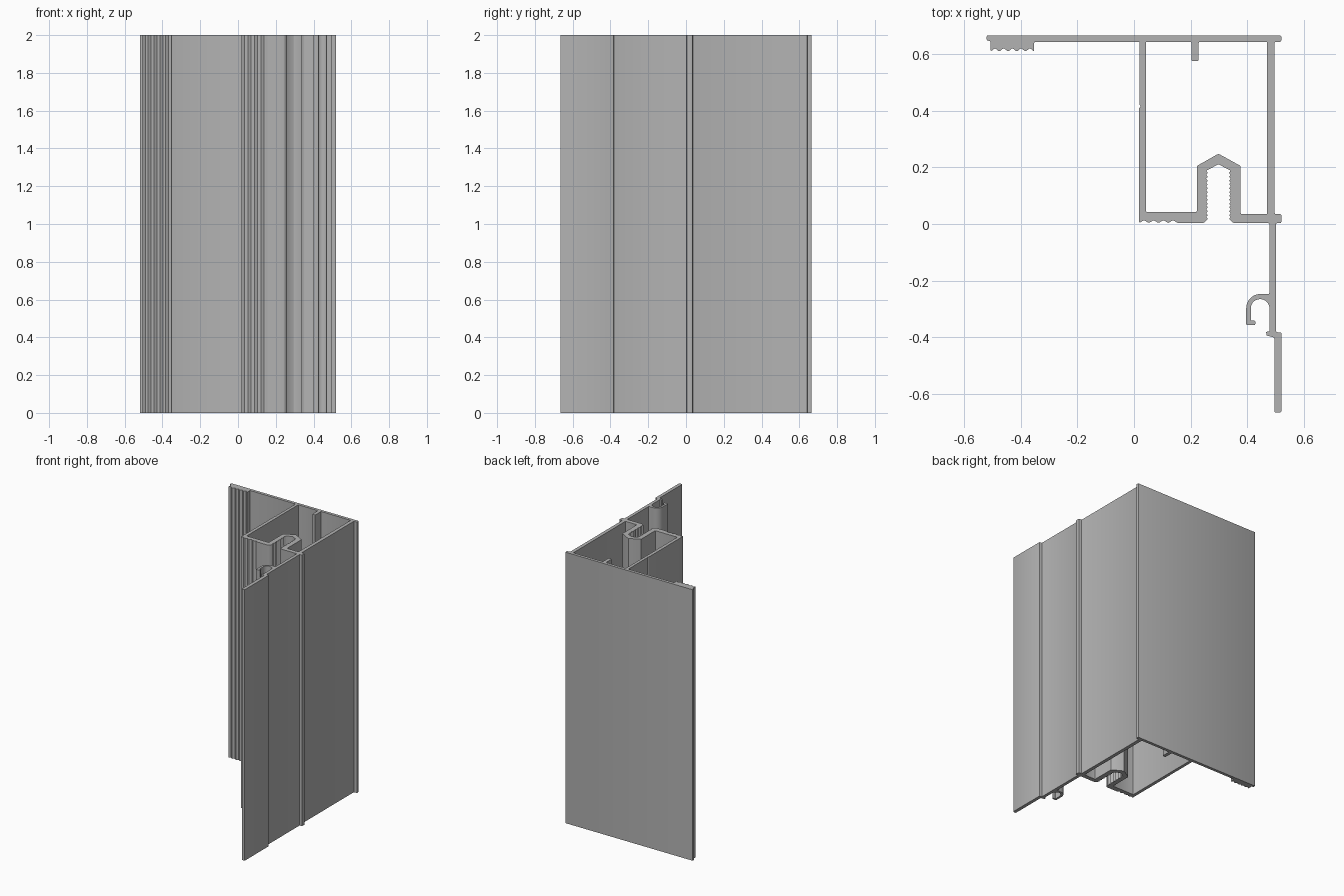
import bpy
import bmesh
from math import cos, sin, radians
from mathutils import Vector

HEIGHT = 2.0

if "Cube" in bpy.data.objects:
    bpy.data.objects.remove(bpy.data.objects["Cube"])


def grooves(start, end, count, offset):
    """Zigzag from start to end with count grooves displaced by offset."""
    a, b, off = Vector(start), Vector(end), Vector(offset)
    pts = [a.lerp(b, i / (2 * count)) + (off if i % 2 else Vector((0, 0)))
           for i in range(2 * count + 1)]
    return [tuple(p) for p in pts]


def arc(cx, cy, radius, begin, end, steps):
    angles = [radians(begin + (end - begin) * i / steps) for i in range(steps + 1)]
    return [(cx + radius * cos(t), cy + radius * sin(t)) for t in angles]


def eased(points, radius=0.005):
    """Break every clear corner of a closed loop with a small radius."""
    pts = [Vector(p) for p in points]
    result = []
    for i, p in enumerate(pts):
        before, after = pts[i - 1] - p, pts[(i + 1) % len(pts)] - p
        if before.angle(-after) < radians(40):
            result.append(p)
            continue
        r = min(radius, 0.25 * before.length, 0.25 * after.length)
        a, b = p + before.normalized() * r, p + after.normalized() * r
        for t in (0, 0.5, 1):
            result.append(a * (1 - t) ** 2 + p * 2 * t * (1 - t) + b * t * t)
    return result


# Back flange with its gripping pad
flange = [(-0.52, 0.665), (-0.52, 0.648), (-0.506, 0.645)]
flange += grooves((-0.506, 0.608), (-0.352, 0.608), 5, (0, 0.013))
flange += [(-0.352, 0.643), (0.02, 0.643)]

# Left wall with a fine marking groove, then the ribbed floor
left_wall = [(0.02, 0.42), (0.024, 0.415), (0.018, 0.41)]
floor = grooves((0.018, 0.003), (0.155, 0.003), 4, (0, 0.011))
floor += [(0.245, 0.003)]

# Serrated screw channel with a pitched roof
channel = grooves((0.261, 0.018), (0.261, 0.18), 12, (-0.007, 0))
channel += [(0.255, 0.188), (0.298, 0.211), (0.341, 0.188)]
channel += grooves((0.335, 0.18), (0.335, 0.018), 12, (0.007, 0))
channel += [(0.351, 0.003), (0.478, 0.003)]

# Curled gasket hook on the front leg
hook = [(0.478, -0.247)]
hook += arc(0.446, -0.297, 0.05, 90, 180, 8)
hook += [(0.396, -0.357), (0.428, -0.357), (0.428, -0.341), (0.412, -0.341)]
hook += arc(0.445, -0.298, 0.033, 180, 0, 14)

# Stepped front leg, then back up the right side
leg = [(0.478, -0.38), (0.466, -0.38), (0.468, -0.394), (0.495, -0.4),
       (0.495, -0.665), (0.52, -0.665), (0.52, -0.382), (0.501, -0.382)]
right_wall = [(0.501, 0.003), (0.52, 0.003), (0.52, 0.035), (0.496, 0.035),
              (0.496, 0.643), (0.52, 0.643), (0.52, 0.665)]

# Hollow chamber, with the hanging rib and the channel's outer faces
chamber = [(0.042, 0.643), (0.203, 0.643), (0.203, 0.575), (0.228, 0.575),
           (0.228, 0.643), (0.47, 0.643), (0.47, 0.035), (0.376, 0.035),
           (0.376, 0.205), (0.298, 0.248), (0.222, 0.205), (0.222, 0.042),
           (0.042, 0.042)]

outline = flange + left_wall + floor + channel + hook + leg + right_wall

# Fill the profile and extrude it to full height
curve = bpy.data.curves.new("profile", "CURVE")
curve.dimensions = "2D"
curve.fill_mode = "BOTH"
curve.extrude = HEIGHT / 2
for loop in (outline, chamber):
    loop = eased(loop)
    spline = curve.splines.new("POLY")
    spline.points.add(len(loop) - 1)
    for point, co in zip(spline.points, loop):
        point.co = (co.x, co.y, 0, 1)
    spline.use_cyclic_u = True

helper = bpy.data.objects.new("profile", curve)
bpy.context.collection.objects.link(helper)
bpy.context.view_layer.update()
evaluated = helper.evaluated_get(bpy.context.evaluated_depsgraph_get())
mesh = bpy.data.meshes.new_from_object(evaluated)
mesh.name = "extruded_frame"
bpy.data.objects.remove(helper)

bm = bmesh.new()
bm.from_mesh(mesh)
bmesh.ops.remove_doubles(bm, verts=bm.verts, dist=0.00005)
bmesh.ops.translate(bm, verts=bm.verts, vec=(0, 0, HEIGHT / 2))
bmesh.ops.recalc_face_normals(bm, faces=bm.faces)
bm.to_mesh(mesh)
bm.free()

# Plain aluminium grey
grey = bpy.data.materials.new("aluminium grey")
grey.use_nodes = True
colour = (0.45, 0.45, 0.45, 1)
grey.diffuse_color = colour
grey.node_tree.nodes["Principled BSDF"].inputs["Base Color"].default_value = colour
mesh.materials.clear()
mesh.materials.append(grey)

frame = bpy.data.objects.new("extruded_frame", mesh)
bpy.context.collection.objects.link(frame)
bpy.context.view_layer.objects.active = frame
frame.select_set(True)
bpy.ops.object.shade_smooth_by_angle(angle=radians(30))
